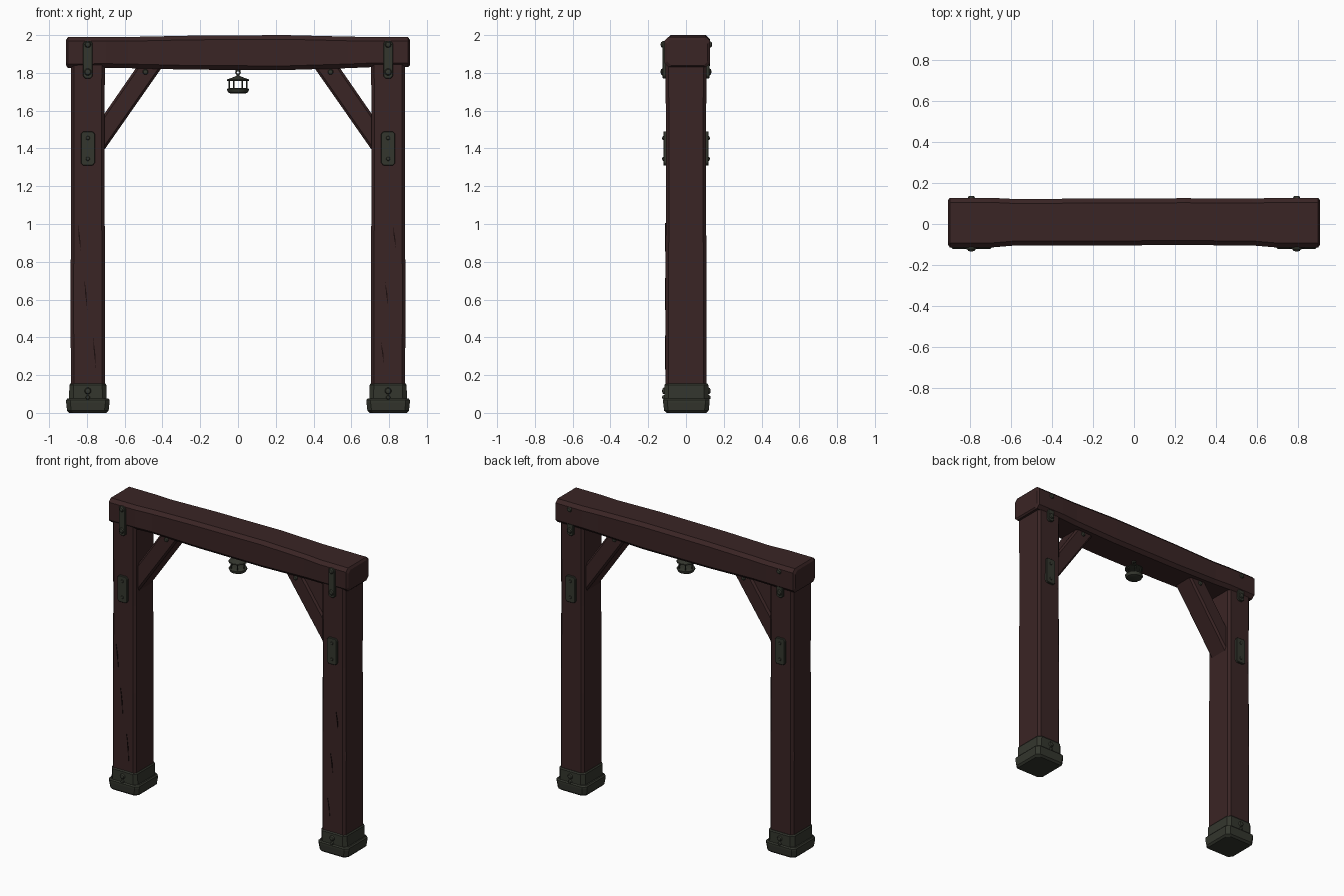
import bpy, bmesh
from math import pi, cos, sin
from mathutils import Vector, Matrix

if "Cube" in bpy.data.objects:
    bpy.data.objects.remove(bpy.data.objects["Cube"])


def material(name, rgb):
    m = bpy.data.materials.new(name)
    m.use_nodes = True
    m.diffuse_color = (*rgb, 1)
    m.node_tree.nodes["Principled BSDF"].inputs["Base Color"].default_value = (*rgb, 1)
    return m


WOOD = material("dark red wood", (0.042, 0.018, 0.018))
IRON = material("dark iron", (0.034, 0.037, 0.027))
CRACK = material("wood crack", (0.01, 0.004, 0.004))


def finish(name, bm, mat, smooth=False):
    bmesh.ops.recalc_face_normals(bm, faces=bm.faces)
    me = bpy.data.meshes.new(name)
    bm.to_mesh(me)
    bm.free()
    me.materials.append(mat)
    ob = bpy.data.objects.new(name, me)
    bpy.context.collection.objects.link(ob)
    if smooth:
        bpy.ops.object.select_all(action='DESELECT')
        ob.select_set(True)
        bpy.context.view_layer.objects.active = ob
        bpy.ops.object.shade_smooth_by_angle(angle=pi / 5)
    return ob


def loft(name, sections, mat, place):
    """Skin chamfered rectangles (position, u0, u1, v0, v1, chamfer)."""
    bm = bmesh.new()
    rings = []
    for t, a, b, c, d, k in sections:
        pts = [(a + k, c), (b - k, c), (b, c + k), (b, d - k),
               (b - k, d), (a + k, d), (a, d - k), (a, c + k)]
        rings.append([bm.verts.new(place(t, u, v)) for u, v in pts])
    for low, high in zip(rings, rings[1:]):
        for i in range(8):
            j = (i + 1) % 8
            bm.faces.new((low[i], low[j], high[j], high[i]))
    bm.faces.new(rings[0])
    bm.faces.new(rings[-1])
    return finish(name, bm, mat)


def prism(name, outline, y0, y1, mat, bevel=0):
    """Extrude an x-z outline along y."""
    bm = bmesh.new()
    face = bm.faces.new([bm.verts.new((x, y0, z)) for x, z in outline])
    new = bmesh.ops.extrude_face_region(bm, geom=[face])["geom"]
    bmesh.ops.translate(bm, vec=(0, y1 - y0, 0),
                        verts=[g for g in new if isinstance(g, bmesh.types.BMVert)])
    if bevel:
        bmesh.ops.bevel(bm, geom=bm.edges[:], offset=bevel, segments=1, affect='EDGES')
    return finish(name, bm, mat)


def plate(name, x, z, w, h, y0, y1):
    """Plate with clipped corners."""
    k = 0.012
    w, h = w / 2, h / 2
    return prism(name, [(x - w + k, z - h), (x + w - k, z - h), (x + w, z - h + k),
                        (x + w, z + h - k), (x + w - k, z + h), (x - w + k, z + h),
                        (x - w, z + h - k), (x - w, z - h + k)], y0, y1, IRON, 0.003)


def lathe(name, profile, origin, mat, axis=(0, 0, 1), sides=10):
    """Turn (radius, height) points around an axis."""
    bm = bmesh.new()
    turn = Vector((0, 0, 1)).rotation_difference(Vector(axis)).to_matrix()
    rings = [[bm.verts.new(Vector(origin) + turn @ Vector(
        (r * cos(2 * pi * i / sides), r * sin(2 * pi * i / sides), h)))
        for i in range(sides)] for r, h in profile]
    for low, high in zip(rings, rings[1:]):
        for i in range(sides):
            j = (i + 1) % sides
            bm.faces.new((low[i], low[j], high[j], high[i]))
    bm.faces.new(rings[0])
    bm.faces.new(rings[-1])
    return finish(name, bm, mat, True)


def bolt(name, x, y, z, side, r=0.017):
    lathe(name, [(r, -0.02), (r, 0.004), (r * 0.75, 0.01), (r * 0.3, 0.012)],
          (x, y, z), IRON, (0, side, 0))


def upright(t, u, v):
    return (u, v, t)


# Crossbeam, thicker at the ends with a slight arch
loft("crossbeam", [
    (-0.91, -0.10, 0.115, 1.84, 1.975, 0.02),
    (-0.90, -0.115, 0.128, 1.825, 1.99, 0.022),
    (-0.70, -0.115, 0.128, 1.827, 1.99, 0.022),
    (-0.58, -0.105, 0.122, 1.825, 1.99, 0.022),
    (-0.25, -0.105, 0.124, 1.817, 1.997, 0.022),
    (0.25, -0.103, 0.126, 1.815, 2.0, 0.022),
    (0.58, -0.105, 0.124, 1.825, 1.992, 0.022),
    (0.70, -0.115, 0.128, 1.83, 1.99, 0.022),
    (0.90, -0.115, 0.128, 1.83, 1.99, 0.022),
    (0.91, -0.10, 0.115, 1.84, 1.975, 0.02)], WOOD, lambda t, u, v: (t, u, v))

for s, label in ((-1, "right"), (1, "left")):
    cx = 0.795 * s

    # Post with chamfered corners
    def post_section(z, hx, hy):
        return (z, cx - hx, cx + hx, -hy, hy, 0.016)
    loft(label + "_post", [post_section(0.06, 0.09, 0.108), post_section(0.7, 0.091, 0.108),
                           post_section(1.3, 0.088, 0.106), post_section(1.86, 0.09, 0.108)],
         WOOD, upright)

    # Iron shoe: stepped base and collar
    def shoe(part, levels):
        loft(label + part, [(z, cx - hx, cx + hx, 0.002 - hy, 0.002 + hy, 0.022)
                            for z, hx, hy in levels], IRON, upright)
    shoe("_shoe_base", [(0, 0.098, 0.105), (0.012, 0.110, 0.118), (0.055, 0.115, 0.123),
                        (0.068, 0.115, 0.123), (0.076, 0.108, 0.116)])
    shoe("_shoe_collar", [(0.07, 0.099, 0.116), (0.148, 0.098, 0.116), (0.156, 0.092, 0.11)])

    # Diagonal brace
    prism(label + "_brace", [(s * x, z) for x, z in
                             ((0.72, 1.375), (0.395, 1.84), (0.53, 1.84), (0.72, 1.565))],
          -0.075, 0.075, WOOD, 0.012)

    # Iron plates and bolts on both faces
    for d, face in ((-1, "front"), (1, "back")):
        tag = label + "_" + face
        plate(tag + "_plate", cx, 1.4, 0.074, 0.18, d * 0.10, d * 0.12)
        plate(tag + "_strap", cx, 1.87, 0.05, 0.2, d * 0.10, d * 0.124)
        for z in (1.345, 1.455):
            bolt(tag + "_plate_bolt", cx, d * 0.114, z, d, 0.012)
        bolt(tag + "_strap_upper_bolt", cx, 0.124 * d + 0.002, 1.95, d)
        bolt(tag + "_strap_lower_bolt", cx, 0.122 * d, 1.805, d, 0.019)
        bolt(tag + "_shoe_bolt", cx, 0.116 * d + 0.002, 0.116, d, 0.018)
        bolt(tag + "_shoe_rivet", cx, 0.116 * d + 0.002, 0.082, d, 0.012)
        bolt(tag + "_brace_bolt", s * 0.49, d * 0.075, 1.805, d, 0.015)

# Thin cracks in the front of the posts
for x, z, h in ((-0.84, 0.93, 0.15), (-0.806, 0.63, 0.17), (-0.76, 0.32, 0.18),
                (0.828, 0.93, 0.12), (0.787, 0.63, 0.13), (0.765, 0.32, 0.12)):
    h /= 2
    prism("post_crack", [(x - 0.008, z + h), (x - 0.003, z), (x + 0.008, z - h),
                         (x + 0.004, z)], -0.111, -0.104, CRACK)

# Hanging lantern: hook ring, roof, open cage and bowl
bpy.ops.mesh.primitive_torus_add(location=(0, 0, 1.803), rotation=(pi / 2, 0, 0),
                                 major_radius=0.011, minor_radius=0.004,
                                 major_segments=12, minor_segments=6)
ring = bpy.context.object
ring.name = "lantern_ring"
ring.data.materials.append(IRON)
lathe("lantern_hook", [(0.014, 1.807), (0.014, 1.825)], (0, 0, 0), IRON)
lathe("lantern_roof", [(0.052, 1.757), (0.06, 1.759), (0.058, 1.765), (0.025, 1.777),
                       (0.008, 1.785), (0.004, 1.797)], (0, 0, 0), IRON, sides=12)
lathe("lantern_bowl", [(0.036, 1.69), (0.05, 1.695), (0.058, 1.708), (0.058, 1.715),
                       (0.048, 1.719)], (0, 0, 0), IRON, sides=12)
for i in range(6):
    a = i * pi / 3
    lathe("lantern_bar", [(0.004, 1.712), (0.004, 1.762)],
          (0.046 * cos(a), 0.046 * sin(a), 0), IRON, sides=6)
